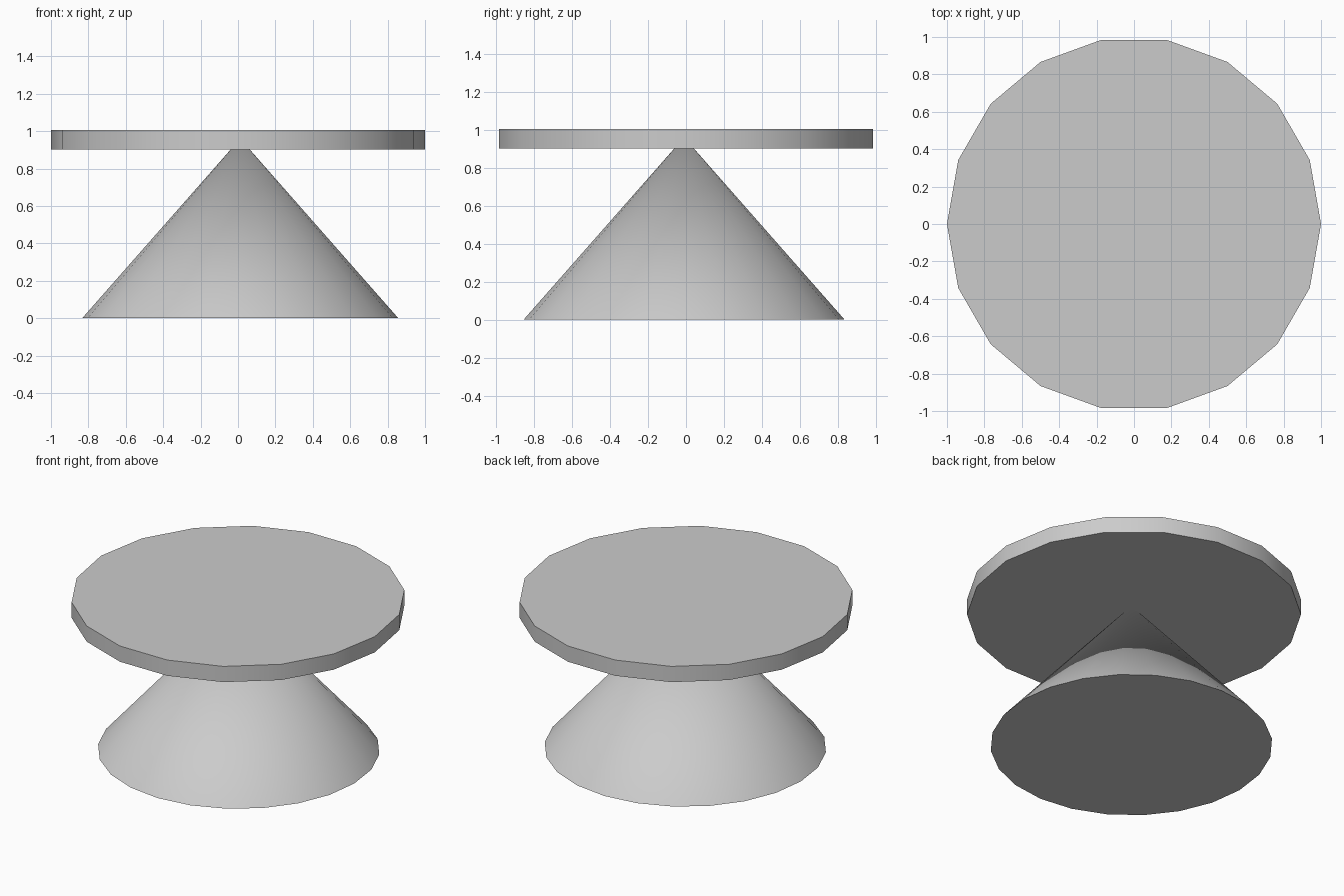
import bpy
import math

if "Cube" in bpy.data.objects:
    bpy.data.objects.remove(bpy.data.objects["Cube"])


def finish(obj, name):
    obj.name = name
    obj.data.name = name
    bpy.ops.object.shade_smooth_by_angle(angle=math.radians(32))


# Conical base, slightly off centre, its tip buried in the top
bpy.ops.mesh.primitive_cone_add(vertices=24, radius1=0.845, radius2=0.0,
                                depth=0.96, location=(0.012, -0.01, 0.48))
finish(bpy.context.object, "conical_base")

# Round 18-sided table top with a vertex on the x axis
bpy.ops.mesh.primitive_cylinder_add(vertices=18, radius=1.0, depth=0.104,
                                    location=(0, 0, 0.953),
                                    rotation=(0, 0, math.radians(90)))
finish(bpy.context.object, "table_top")
